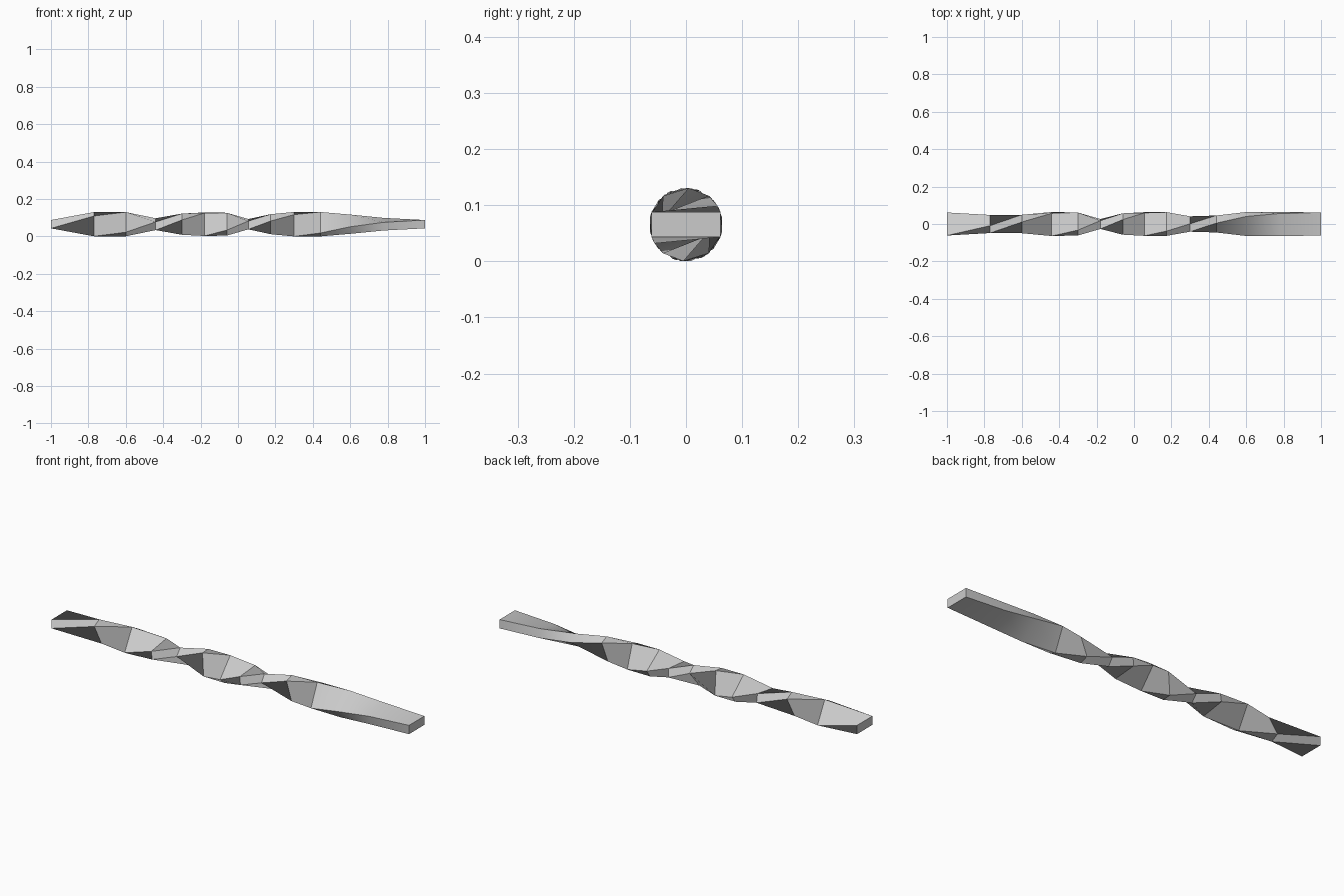
import bpy, bmesh, math

if "Cube" in bpy.data.objects:
    bpy.data.objects.remove(bpy.data.objects["Cube"])

# Twisted flat bar: rectangular section turned about x at each station
HALF_W, HALF_H, MID_Z = 0.0615, 0.0222, 0.0655
STATIONS = [(-1, 0), (-0.77, 62), (-0.60, 119), (-0.44, 171), (-0.30, 220),
            (-0.18, 266), (-0.06, 311), (0.055, 355), (0.175, 395), (0.30, 431),
            (0.44, 474), (0.60, 508), (0.78, 529), (1, 540)]

bm = bmesh.new()
rings = []
for x, deg in STATIONS:
    c, s = math.cos(math.radians(-deg)), math.sin(math.radians(-deg))
    rings.append([bm.verts.new((x, y * c - z * s, MID_Z + y * s + z * c))
                  for y, z in ((-HALF_W, -HALF_H), (HALF_W, -HALF_H),
                               (HALF_W, HALF_H), (-HALF_W, HALF_H))])

# Sides and end caps
for a, b in zip(rings, rings[1:]):
    for i in range(4):
        j = (i + 1) % 4
        bm.faces.new((a[i], a[j], b[j], b[i]))
bm.faces.new(rings[0])
bm.faces.new(rings[-1])
bmesh.ops.recalc_face_normals(bm, faces=bm.faces)

mesh = bpy.data.meshes.new("twisted_bar")
bm.to_mesh(mesh)
bm.free()
bar = bpy.data.objects.new("twisted_bar", mesh)
bpy.context.collection.objects.link(bar)
bpy.context.view_layer.objects.active = bar
bar.select_set(True)
bpy.ops.object.shade_smooth_by_angle(angle=math.radians(30))
